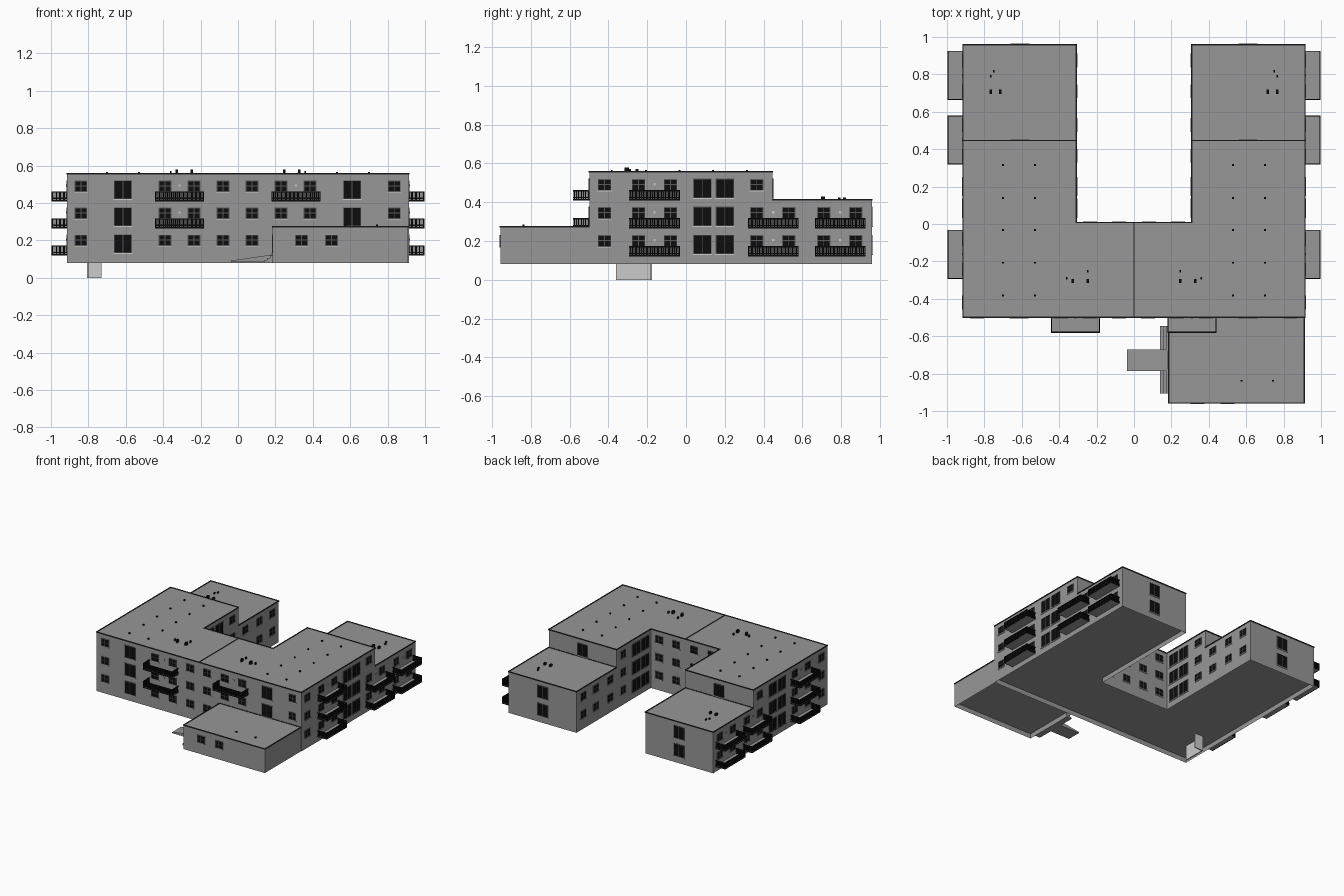
import bpy, bmesh

if "Cube" in bpy.data.objects:
    bpy.data.objects.remove(bpy.data.objects["Cube"])

parts = {}


def bm_for(name):
    return parts.setdefault(name, bmesh.new())


def box(name, lo, hi):
    """Axis-aligned box between two opposite corners, in any order."""
    bm = bm_for(name)
    p = [(min(a, b), max(a, b)) for a, b in zip(lo, hi)]
    v = [bm.verts.new((p[0][i], p[1][j], p[2][k]))
         for i in (0, 1) for j in (0, 1) for k in (0, 1)]
    for f in ((0, 1, 3, 2), (4, 6, 7, 5), (0, 4, 5, 1), (2, 3, 7, 6), (0, 2, 6, 4), (1, 5, 7, 3)):
        bm.faces.new([v[i] for i in f])


def shell(name, outline, z0, z1, floor):
    """Walls and roof, with the floor slab recessed above the wall foot."""
    bm = bm_for(name)
    low, mid, top = [[bm.verts.new((x, y, z)) for x, y in outline] for z in (z0, floor, z1)]
    n = len(outline)
    for a, b in ((low, mid), (mid, top)):
        for i in range(n):
            j = (i + 1) % n
            bm.faces.new((a[i], a[j], b[j], b[i]))
    bm.faces.new(top)
    bm.faces.new(list(reversed(mid)))


def rim(name, outline, z, w=0.007, h=0.008):
    """Slim roof edging along an axis-aligned outline."""
    for (x0, y0), (x1, y1) in zip(outline, outline[1:] + outline[:1]):
        box(name, (min(x0, x1) - w / 2, min(y0, y1) - w / 2, z - h / 2),
            (max(x0, x1) + w / 2, max(y0, y1) + w / 2, z + h / 2))


class Wall:
    """Places boxes on a wall: u along it, d outward, z up."""
    def __init__(self, axis, pos, sign):
        self.axis, self.pos, self.sign = axis, pos, sign

    def box(self, name, u0, u1, d0, d1, z0, z1):
        a, b = self.pos + self.sign * d0, self.pos + self.sign * d1
        if self.axis == 'x':
            box(name, (a, u0, z0), (b, u1, z1))
        else:
            box(name, (u0, a, z0), (u1, b, z1))

    def opening(self, u, z0, w, h, bar):
        t, x0, x1, z1 = 0.004, u - w / 2, u + w / 2, z0 + h
        self.box("window_glass", x0 + t, x1 - t, 0, 0.0015, z0 + t, z1 - t)
        for a in (x0, u - t / 2, x1 - t):
            self.box("window_frames", a, a + t, 0, 0.004, z0, z1)
        for z in (z0, z1 - t) + ((z0 + h * bar,) if bar else ()):
            self.box("window_frames", x0, x1, 0, 0.004, z, z + t)
        self.box("window_sills", x0 - 0.003, x1 + 0.003, 0, 0.006, z0 - 0.004, z0)

    def windows(self, us, floors):
        for u in us:
            for f in floors:
                self.opening(u, 0.17 + STEP * f, 0.068, 0.06, 0.5)

    def doors(self, us, floors):
        for u in us:
            for f in floors:
                self.opening(u, 0.132 + STEP * f, 0.096, 0.1, 0)

    def balcony(self, u, floors):
        w, depth = 0.26, 0.083
        for f in floors:
            z = 0.12 + STEP * f
            x0, x1 = u - w / 2, u + w / 2
            self.box("balcony_slabs", x0, x1, 0, depth, z, z + 0.008)
            # top and bottom rails on three sides
            for zr in (z, z + 0.012, z + 0.046):
                self.box("balcony_railings", x0, x1, depth - 0.005, depth + 0.001, zr, zr + 0.007)
                for s in (x0 - 0.001, x1 - 0.004):
                    self.box("balcony_railings", s, s + 0.005, 0, depth, zr, zr + 0.007)
            # closely spaced upright bars
            for i in range(37):
                a = x0 + (w - 0.005) * i / 36
                self.box("balcony_railings", a, a + 0.005, depth - 0.004, depth - 0.001, z, z + 0.048)
            for i in range(11):
                d = 0.003 + i * 0.0072
                for s in (x0 + 0.001, x1 - 0.004):
                    self.box("balcony_railings", s, s + 0.003, d, d + 0.005, z, z + 0.048)
            # wall lamp between the two windows
            self.box("wall_lamps", u - 0.006, u + 0.006, 0, 0.006, z + 0.078, z + 0.09)


STEP = 0.1445
W, IN, FRONT, MID, STEPY, BACK = 0.914, 0.308, -0.498, 0.008, 0.446, 0.959
TALL, LOW, ANNEX = 0.556, 0.412, 0.274

# U-shaped lower storeys, with one more storey over the front part
base = [(-W, FRONT), (W, FRONT), (W, BACK), (IN, BACK), (IN, MID), (-IN, MID), (-IN, BACK), (-W, BACK)]
tall = [(x, STEPY if y == BACK else y) for x, y in base]
shell("lower_storeys", base, 0.08, LOW, 0.118)
shell("top_storey", tall, LOW, TALL, LOW + 0.01)
rim("roof_edging", tall, TALL)
box("roof_edging", (-0.003, FRONT, TALL - 0.001), (0.003, MID, TALL + 0.004))
for s in (-1, 1):
    xs = sorted((s * IN, s * W))
    rim("roof_edging", [(xs[0], STEPY), (xs[1], STEPY), (xs[1], BACK), (xs[0], BACK)], LOW)

# single-storey annex
annex = [(0.185, -0.957), (0.91, -0.957), (0.91, FRONT), (0.185, FRONT)]
shell("annex", annex, 0.08, ANNEX, 0.118)
rim("roof_edging", annex, ANNEX)

# entrance steps and ramp
for i in range(3):
    box("entrance_steps", (0.14 + 0.015 * i, -0.905, 0.08), (0.187, -0.545, 0.093 + 0.013 * i))
bm = bm_for("entrance_ramp")
prof = [(-0.038, 0.083), (0.185, 0.083), (0.185, 0.124), (-0.038, 0.092)]
a, b = [[bm.verts.new((x, y, z)) for x, z in prof] for y in (-0.785, -0.672)]
bm.faces.new(a)
bm.faces.new(b[::-1])
for i in range(4):
    j = (i + 1) % 4
    bm.faces.new((a[j], a[i], b[i], b[j]))

# angled screen under the floor
box("under_floor_screen", (-0.808, -0.36, 0), (-0.8, -0.175, 0.118))
box("under_floor_screen", (-0.808, -0.183, 0), (-0.73, -0.175, 0.118))

# front facade
front = Wall('y', FRONT, -1)
front.windows((-0.84, -0.39, -0.235, -0.08, 0.075), (0, 1, 2))
front.windows((0.23, 0.385, 0.835), (1, 2))
front.doors((-0.615,), (0, 1, 2))
front.doors((0.61,), (1, 2))
front.balcony(-0.313, (1, 2))
front.balcony(0.31, (2,))
Wall('y', -0.957, -1).windows((0.34, 0.5), (0,))
Wall('x', 0.185, -1).doors((-0.728,), (0,))

# courtyard wall
Wall('y', MID, 1).windows((-0.235, -0.08, 0.08, 0.235), (0, 1, 2))

for s in (-1, 1):
    # outer side facades
    side = Wall('x', s * W, s)
    side.windows((-0.42, -0.245, -0.08, 0.365), (0, 1, 2))
    side.windows((0.53, 0.71, 0.875), (0, 1))
    side.doors((0.084, 0.2), (0, 1, 2))
    side.balcony(-0.162, (0, 1, 2))
    side.balcony(0.45, (0, 1))
    side.balcony(0.795, (0, 1))
    # courtyard sides of the wings
    inner = Wall('x', s * IN, -s)
    inner.windows((0.365,), (0, 1, 2))
    inner.windows((0.53, 0.71, 0.875), (0, 1))
    inner.doors((0.084, 0.2), (0, 1, 2))
    # rear ends
    Wall('y', BACK, 1).doors((s * 0.61,), (0, 1))
    Wall('y', STEPY, 1).doors((s * 0.61,), (2,))
    # roof drains and vents
    for x in (0.53, 0.7):
        for y in (0.315, 0.14, -0.033, -0.207, -0.383):
            box("roof_drains", (s * x - 0.005, y - 0.005, TALL), (s * x + 0.005, y + 0.005, TALL + 0.01))
    for x, y, z, h in ((0.36, -0.29, TALL, 0.016), (0.328, -0.305, TALL, 0.024),
                       (0.248, -0.305, TALL, 0.024), (0.248, -0.253, TALL, 0.016),
                       (0.765, 0.707, LOW, 0.018), (0.714, 0.707, LOW, 0.018),
                       (0.765, 0.79, LOW, 0.012), (0.75, 0.817, LOW, 0.012)):
        r = 0.011 if h > 0.017 else 0.007
        box("roof_vents", (s * x - r * 0.6, y - r, z), (s * x + r * 0.6, y + r, z + h))
for x in (0.575, 0.743):
    box("roof_drains", (x - 0.005, -0.843, ANNEX), (x + 0.005, -0.833, ANNEX + 0.01))

# mid-grey building, black glass, railings and roof fittings, pale trim
GREY, BLACK, PALE = 0.17, 0.004, 0.8
colours = {"window_glass": BLACK, "balcony_railings": BLACK, "roof_edging": 0.02,
           "roof_vents": BLACK, "roof_drains": BLACK, "window_frames": 0.1,
           "window_sills": PALE, "under_floor_screen": PALE, "wall_lamps": PALE}
# mid grey is set between the pale trim and the black fittings
GREY = 0.31
for name, bm in parts.items():
    bmesh.ops.recalc_face_normals(bm, faces=bm.faces)
    me = bpy.data.meshes.new(name)
    bm.to_mesh(me)
    bm.free()
    bpy.context.collection.objects.link(bpy.data.objects.new(name, me))
    m = bpy.data.materials.new(name + "_finish")
    c = colours.get(name, GREY)
    m.diffuse_color = (c, c, c, 1)
    m.use_nodes = True
    m.node_tree.nodes["Principled BSDF"].inputs["Base Color"].default_value = m.diffuse_color
    me.materials.append(m)
